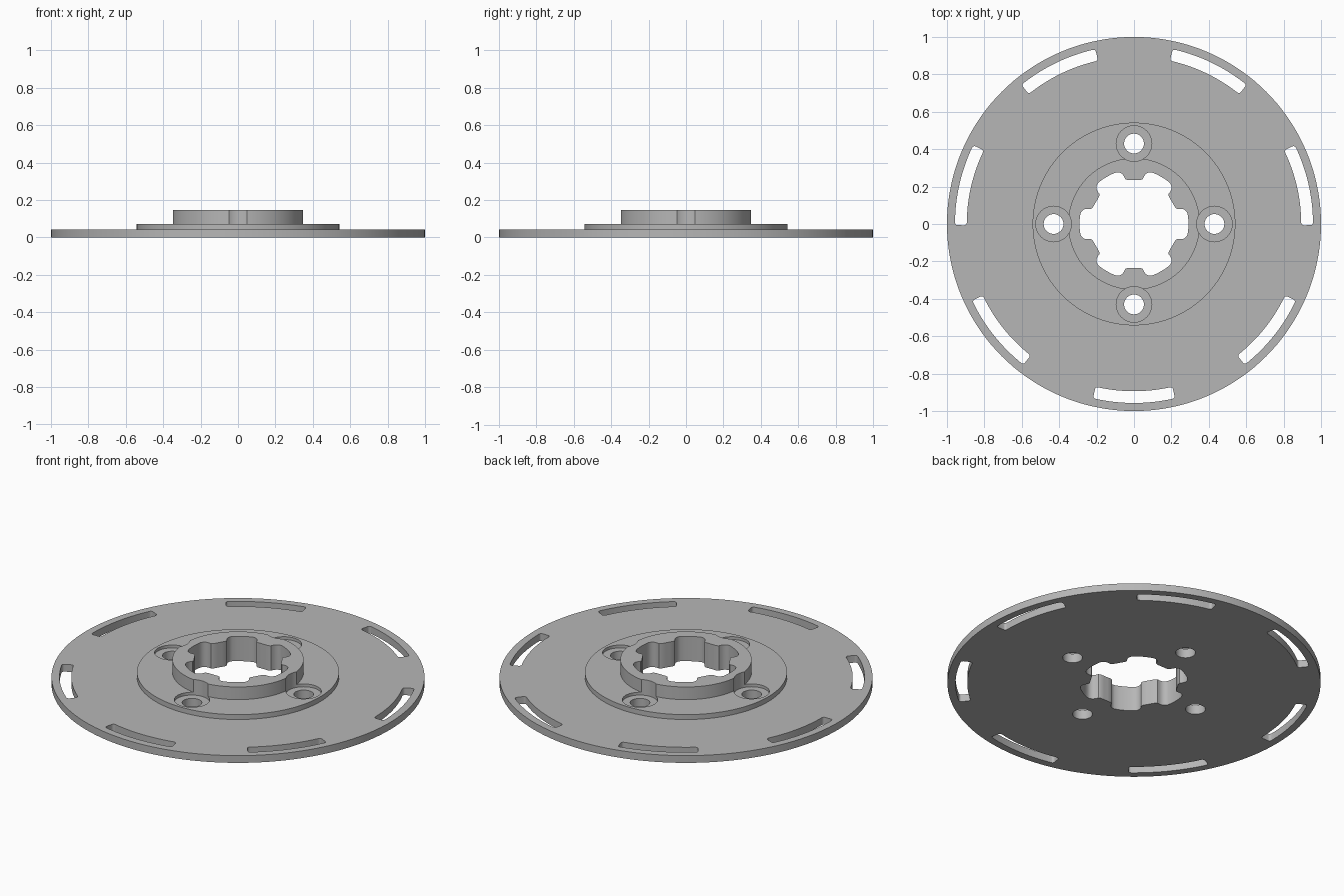
import bpy, bmesh
from math import sin, cos, radians, pi, tau

cube = bpy.data.objects.get("Cube")
if cube:
    bpy.data.objects.remove(cube, do_unlink=True)

PLATE_TOP, FLANGE_TOP, HUB_TOP = 0.043, 0.072, 0.147
SEAT_Z = 0.055
BOLT_CIRCLE = 0.43

metal = bpy.data.materials.new("plain grey metal")
metal.use_nodes = True
grey = (0.47, 0.47, 0.47, 1)
metal.diffuse_color = grey
metal.node_tree.nodes["Principled BSDF"].inputs["Base Color"].default_value = grey


def polar(r, a):
    return (r * cos(a), r * sin(a))


def circle(r, n, cx=0, cy=0):
    return [(cx + r * cos(tau * i / n), cy + r * sin(tau * i / n)) for i in range(n)]


def make_object(name, bm):
    bmesh.ops.recalc_face_normals(bm, faces=bm.faces)
    mesh = bpy.data.meshes.new(name)
    bm.to_mesh(mesh)
    bm.free()
    mesh.materials.append(metal)
    obj = bpy.data.objects.new(name, mesh)
    bpy.context.collection.objects.link(obj)
    return obj


def add_prism(bm, outline, z0, z1):
    base = bm.faces.new([bm.verts.new((x, y, z0)) for x, y in outline])
    geom = bmesh.ops.extrude_face_region(bm, geom=[base])["geom"]
    top = [v for v in geom if isinstance(v, bmesh.types.BMVert)]
    bmesh.ops.translate(bm, verts=top, vec=(0, 0, z1 - z0))


# Stepped disc: plate, flange and hub as one turned solid
bm = bmesh.new()
profile = [(1, 0), (1, PLATE_TOP), (0.542, PLATE_TOP), (0.542, FLANGE_TOP),
           (0.352, FLANGE_TOP), (0.352, HUB_TOP)]
N = 144
rings = [[bm.verts.new((x, y, z)) for x, y in circle(r, N)] for r, z in profile]
for low, high in zip(rings, rings[1:]):
    for i in range(N):
        j = (i + 1) % N
        bm.faces.new((low[i], low[j], high[j], high[i]))
bm.faces.new(rings[0])
bm.faces.new(rings[-1])
disc = make_object("slotted_disc", bm)

# Through cuts: splined bore, bolt holes and rim slots
bm = bmesh.new()
half_tooth = [(3, 0.2353), (8.5, 0.2376), (11, 0.2446), (11.8, 0.26),
              (13.3, 0.276), (16, 0.287), (19, 0.2915), (24, 0.2915)]
tooth = [(-a, r) for a, r in reversed(half_tooth)] + half_tooth + [(30, 0.2915)]
bore = [polar(r, radians(30 + 60 * k + a)) for k in range(6) for a, r in tooth]
add_prism(bm, bore, -0.1, 0.3)

bolts = [polar(BOLT_CIRCLE, k * pi / 2) for k in range(4)]
for x, y in bolts:
    add_prism(bm, circle(0.053, 40, x, y), -0.1, 0.3)


def slot_outline(mid, half=radians(13.3), r0=0.894, r1=0.957, fillet=0.014):
    # rounded annular sector: corner arcs joined by the long inner and outer arcs
    points = []
    f = fillet / r0
    corners = [(r1 - fillet, half - f, 0), (r0 + fillet, half - f, 90),
               (r0 + fillet, f - half, 180), (r1 - fillet, f - half, 270)]
    for r, a, turn in corners:
        cx, cy = polar(r, mid + a)
        for i in range(6):
            t = mid + a + radians(turn + 18 * i)
            points.append((cx + fillet * cos(t), cy + fillet * sin(t)))
        if turn in (90, 270):
            arc_r, sign = (r0, 1) if turn == 90 else (r1, -1)
            for i in range(1, 16):
                points.append(polar(arc_r, mid + sign * (half - f) * (1 - i / 8)))
    return points


for k in range(7):
    add_prism(bm, slot_outline(-pi / 2 + k * tau / 7), -0.1, 0.3)
through_cutter = make_object("through_cutter", bm)

# Shallow bolt seats that also notch the hub wall
bm = bmesh.new()
for x, y in bolts:
    add_prism(bm, circle(0.095, 48, x, y), SEAT_Z, 0.3)
seat_cutter = make_object("seat_cutter", bm)

bpy.context.view_layer.objects.active = disc
for cutter in (seat_cutter, through_cutter):
    cutter.hide_render = True
    mod = disc.modifiers.new(cutter.name, "BOOLEAN")
    mod.operation = "DIFFERENCE"
    mod.solver = "EXACT"
    mod.object = cutter
    bpy.ops.object.modifier_apply(modifier=mod.name)
    bpy.data.objects.remove(cutter, do_unlink=True)

bpy.ops.object.select_all(action="DESELECT")
disc.select_set(True)
bpy.ops.object.shade_smooth_by_angle(angle=radians(30))
